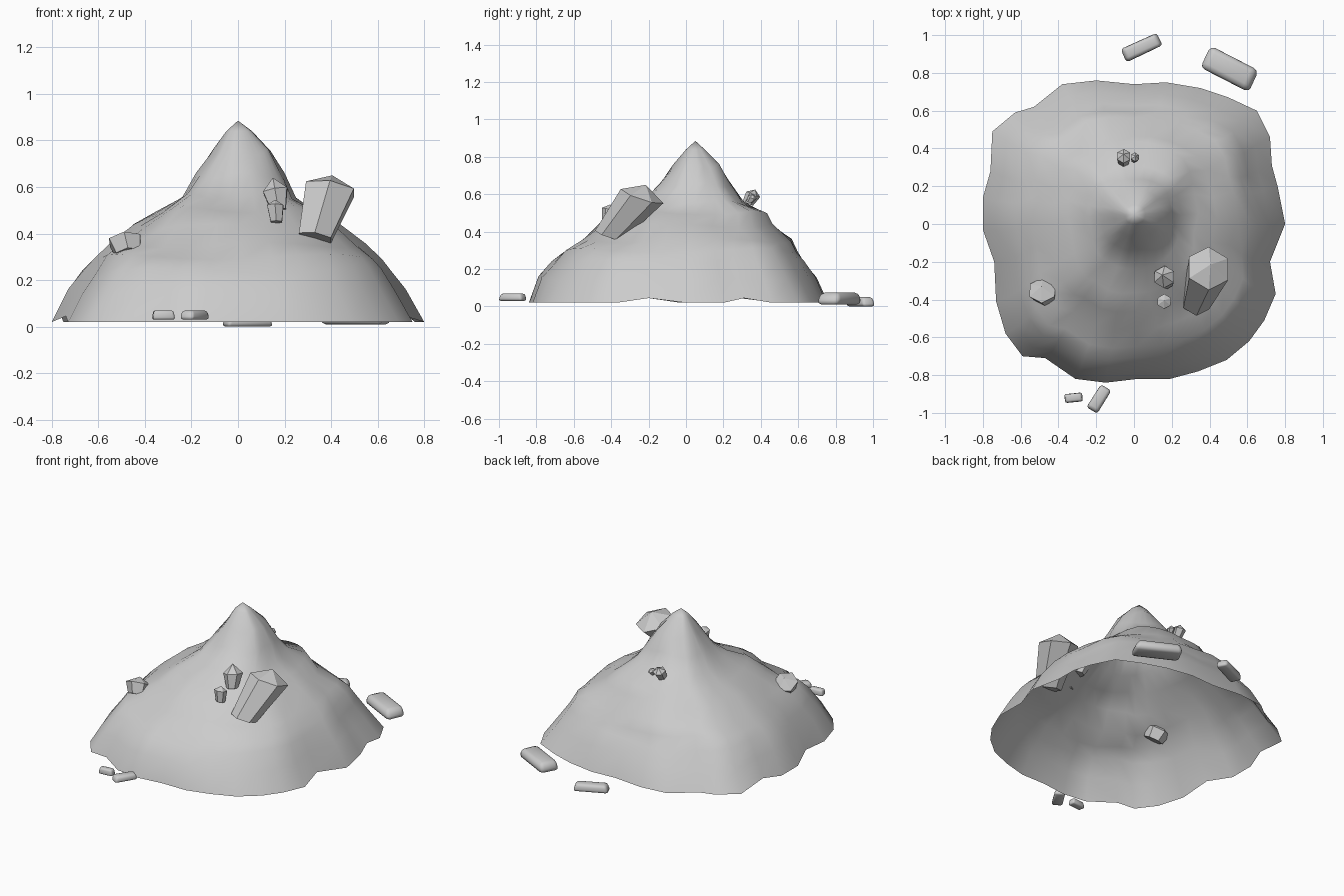
import bpy, bmesh, math, random
from mathutils import Vector, Matrix

if "Cube" in bpy.data.objects:
    bpy.data.objects.remove(bpy.data.objects["Cube"])

random.seed(4)


def finish(bm, name, smooth=False):
    bmesh.ops.recalc_face_normals(bm, faces=bm.faces[:])
    me = bpy.data.meshes.new(name)
    bm.to_mesh(me)
    bm.free()
    ob = bpy.data.objects.new(name, me)
    bpy.context.collection.objects.link(ob)
    for p in me.polygons:
        p.use_smooth = smooth
    return ob


# Mountain: open shell lofted from the irregular foot outline up to the peak
FOOT = [(.80, 0), (.76, .2), (.73, .31), (.72, .46), (.65, .60), (.50, .67), (.35, .72), (.17, .75),
        (0, .74), (-.2, .76), (-.38, .74), (-.53, .62), (-.63, .59), (-.75, .49), (-.76, .28), (-.80, .14),
        (-.80, -.03), (-.74, -.2), (-.73, -.41), (-.68, -.58), (-.59, -.70), (-.47, -.71), (-.31, -.82),
        (-.15, -.84), (.02, -.82), (.19, -.82), (.34, -.78), (.49, -.72), (.61, -.62), (.69, -.51),
        (.75, -.37), (.72, -.2)]
# height, reach to left, right, front, back, and share of foot outline kept
RINGS = [(.02, .80, .80, .84, .76, 1.0),
         (.15, .73, .72, .79, .70, .9),
         (.24, .67, .66, .72, .64, .8),
         (.30, .62, .62, .66, .60, .75),
         (.35, .55, .55, .56, .57, .7),
         (.43, .45, .44, .47, .47, .6),
         (.50, .35, .34, .37, .44, .6),
         (.56, .24, .25, .24, .31, .6),
         (.65, .18, .20, .14, .24, .6),
         (.75, .11, .14, .07, .18, .5),
         (.84, .05, .06, .0, .10, .3)]
bm = bmesh.new()
loops = []
for k, (z, l, r, f, b, keep) in enumerate(RINGS):
    cx, cy, rx, ry = (r - l) / 2, (b - f) / 2, (r + l) / 2, (b + f) / 2
    loop = []
    for i, (x, y) in enumerate(FOOT):
        u = Vector((x / .8, (y + .04) / .8))
        u = u * keep + u.normalized() * (1 - keep)
        dz = .025 if k == 0 and i in (2, 31, 14, 17) else 0
        if 0 < k < 10:
            dz = .012 * math.sin(i * .8 + k * 1.7)
        loop.append(bm.verts.new((cx + rx * u.x, cy + ry * u.y, z + dz)))
    loops.append(loop)
n = len(FOOT)
for lo, hi in zip(loops, loops[1:]):
    for i in range(n):
        bm.faces.new((lo[i], lo[(i + 1) % n], hi[(i + 1) % n], hi[i]))
peak = bm.verts.new((0, .05, .885))
for i in range(n):
    bm.faces.new((loops[-1][i], loops[-1][(i + 1) % n], peak))
finish(bm, "mountain", True)


# Crystals: leaning six-sided prisms that widen upward and end in a low point
def crystal(name, base, shoulder, tip, r0, r1, turn=0.5):
    base, shoulder, tip = map(Vector, (base, shoulder, tip))
    bm = bmesh.new()
    tilt = Vector((0, 0, 1)).rotation_difference(tip - shoulder).to_matrix()
    rows = []
    for c, r in ((base, r0), (shoulder, r1)):
        rows.append([bm.verts.new(c + tilt @ Vector((r * math.cos(a), r * math.sin(a), 0)))
                     for a in (turn + i * math.pi / 3 for i in range(6))])
    top = bm.verts.new(tip)
    bm.faces.new(rows[0])
    for i in range(6):
        j = (i + 1) % 6
        bm.faces.new((rows[0][i], rows[0][j], rows[1][j], rows[1][i]))
        bm.faces.new((rows[1][i], rows[1][j], top))
    finish(bm, name)


crystal("large_crystal", (.33, -.41, .38), (.395, -.235, .59), (.405, -.215, .65), .08, .12)
crystal("middle_crystal", (.175, -.31, .50), (.16, -.28, .585), (.15, -.27, .64), .035, .06)
crystal("small_crystal", (.165, -.42, .45), (.16, -.41, .52), (.16, -.405, .545), .028, .04)
crystal("left_crystal", (-.47, -.38, .31), (-.485, -.35, .37), (-.49, -.33, .405), .06, .078)
crystal("back_crystal", (-.055, .33, .55), (-.055, .36, .60), (-.055, .37, .625), .03, .04)
crystal("tiny_back_crystal", (.0, .34, .56), (.005, .355, .585), (.01, .36, .60), .017, .025)


# Loose rocks: flat blocks with a narrower top and soft edges
def rock(name, x, y, length, width, z0, z1, degrees):
    bm = bmesh.new()
    bmesh.ops.create_cube(bm, size=1)
    for v in bm.verts:
        s = .85 if v.co.z > 0 else 1
        v.co.x *= length * s * random.uniform(.95, 1.03)
        v.co.y *= width * s * random.uniform(.92, 1.05)
        v.co.z = z1 if v.co.z > 0 else z0
    bmesh.ops.bevel(bm, geom=bm.edges[:], offset=min(width * .2, (z1 - z0) * .4), segments=2,
                    profile=.5, affect='EDGES')
    bm.transform(Matrix.Translation((x, y, 0)) @ Matrix.Rotation(math.radians(degrees), 4, 'Z'))
    finish(bm, name, True)


rock("large_rock", .505, .82, .31, .14, .01, .075, -27)
rock("back_rock", .04, .935, .22, .08, 0, .05, 25)
rock("front_rock", -.185, -.925, .15, .07, .03, .07, 58)
rock("small_front_rock", -.32, -.92, .1, .05, .03, .07, 5)
